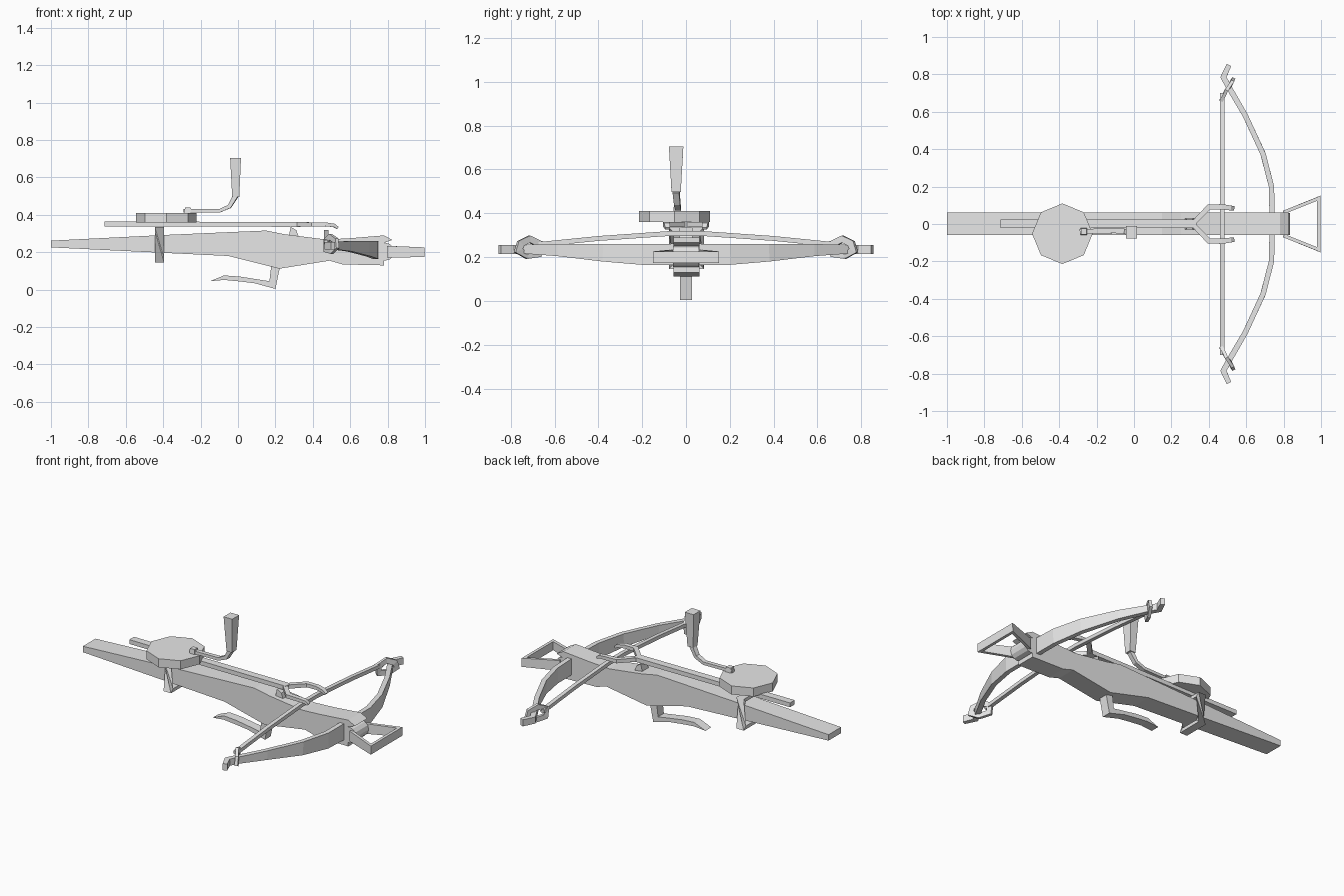
import bpy, bmesh, math
from mathutils import Vector

if "Cube" in bpy.data.objects:
    bpy.data.objects.remove(bpy.data.objects["Cube"])

grey = bpy.data.materials.new("plain grey")
grey.diffuse_color = (0.8, 0.8, 0.8, 1)
grey.use_nodes = True
grey.node_tree.nodes["Principled BSDF"].inputs["Base Color"].default_value = grey.diffuse_color


def finish(name, bm):
    bmesh.ops.recalc_face_normals(bm, faces=bm.faces)
    me = bpy.data.meshes.new(name)
    bm.to_mesh(me)
    bm.free()
    me.materials.append(grey)
    ob = bpy.data.objects.new(name, me)
    bpy.context.collection.objects.link(ob)
    return ob


def profile(name, pts, y0, y1):
    """Extrude an x-z outline from y0 to y1."""
    bm = bmesh.new()
    f = bm.faces.new([bm.verts.new((x, y0, z)) for x, z in pts])
    ext = bmesh.ops.extrude_face_region(bm, geom=[f])
    vs = [g for g in ext["geom"] if isinstance(g, bmesh.types.BMVert)]
    bmesh.ops.translate(bm, verts=vs, vec=(0, y1 - y0, 0))
    return finish(name, bm)


def sweep(name, path, ref=(0, 0, 1), closed=False):
    """Rectangular bar along a path of (x, y, z, width, height), mitred at bends."""
    bm = bmesh.new()
    P = [Vector(p[:3]) for p in path]
    n = len(P)
    rings = []
    for i in range(n):
        a = (P[i] - P[i - 1]).normalized() if i or closed else None
        b = (P[(i + 1) % n] - P[i]).normalized() if i < n - 1 or closed else None
        a, b = a or b, b or a
        t = (a + b).normalized()
        side = t.cross(Vector(ref)).normalized()
        up = side.cross(t)
        w, h = path[i][3] / 2, path[i][4] / 2
        if abs((b - a).dot(side)) > abs((b - a).dot(up)):
            w /= max(t.dot(b), 0.4)
        else:
            h /= max(t.dot(b), 0.4)
        rings.append([bm.verts.new(P[i] + side * w * u + up * h * v)
                      for u, v in ((-1, -1), (1, -1), (1, 1), (-1, 1))])
    for i in range(n if closed else n - 1):
        r, s = rings[i], rings[(i + 1) % n]
        for k in range(4):
            bm.faces.new((r[k], r[(k + 1) % 4], s[(k + 1) % 4], s[k]))
    if not closed:
        bm.faces.new(rings[0])
        bm.faces.new(rings[-1])
    return finish(name, bm)


def prism(name, c, r, depth, sides, axis="Z"):
    bm = bmesh.new()
    bmesh.ops.create_cone(bm, cap_ends=True, segments=sides, radius1=r, radius2=r, depth=depth)
    for v in bm.verts:
        x, y, z = v.co
        v.co = Vector(c) + (Vector((x, z, y)) if axis == "Y" else v.co)
    return finish(name, bm)


# Stock with a deep middle and a nose
profile("stock", [(-1, .226), (-1, .262), (-.4, .292), (.15, .316), (.25, .296), (.47, .268),
                  (.6, .275), (.78, .29), (.825, .266), (.78, .25), (.78, .13), (.56, .135),
                  (.49, .155), (.22, .112), (-.05, .18)], -.058, .062)

# Bow limbs as one bar, deep in the middle and hooked at the tips
half = [(.508, .85, .235, .026, .04), (.478, .785, .235, .03, .04), (.505, .735, .236, .03, .04),
        (.595, .58, .232, .028, .055), (.69, .375, .22, .028, .08), (.735, .2, .212, .028, .094),
        (.738, .06, .212, .028, .098)]
sweep("bow", half + [(x, -y, z, w, h) for x, y, z, w, h in reversed(half)])

# String, raised where it crosses the stock
sweep("string", [(.473, y, z, .024, .022) for y, z in
                 ((-.7, .255), (-.4, .285), (-.07, .308), (.07, .308), (.4, .285), (.7, .255))])

# String loops around the bow tips
for s, label in ((1, "back"), (-1, "front")):
    sweep("string_loop_" + label,
          [(x, s * y, z, .03, .018) for x, y, z in
           ((.472, .668, .26), (.495, .715, .282), (.523, .755, .262),
            (.526, .765, .23), (.5, .725, .207), (.472, .675, .215))],
          ref=(.9, -.43 * s, 0), closed=True)

# Foot stirrup and its round mount
sweep("stirrup", [(.8, .062, .203, .018, .062), (.988, .138, .2, .018, .052),
                  (.988, -.138, .2, .018, .052), (.8, -.062, .203, .018, .062)])
prism("stirrup_mount", (.787, 0, .203), .048, .12, 12, "Y")

# Bracket strapped around the stock
sweep("bracket", [(-.42, y, z, .05, .02) for y, z in
                  ((-.068, .325), (-.068, .156), (.072, .156), (.072, .325))],
      ref=(0, 0.01, 1), closed=True).name = "bracket_loop"

# Winding drum, rack bar and two-pronged claw
prism("drum", (-.383, -.052, .385), .162, .052, 8)
sweep("rack", [(-.715, .002, .351, .045, .026), (.335, .002, .349, .045, .026)])
for s, label in ((1, "back"), (-1, "front")):
    sweep("claw_" + label, [(.325, s * .012, .349, .026, .024), (.4, s * .09, .349, .028, .022),
                            (.47, s * .092, .349, .028, .02), (.515, s * .086, .343, .026, .018),
                            (.533, s * .084, .33, .022, .012)])

# Crank: pivot, bent arm and flared grip
sweep("crank_pivot", [(-.268, -.04, .405, .036, .036), (-.268, -.04, .44, .03, .03)], ref=(1, 0, 0))
sweep("crank_arm", [(-.29, -.04, .421, .026, .018), (-.1, -.036, .421, .026, .018),
                    (-.045, -.04, .445, .028, .02), (-.013, -.045, .5, .03, .026)])
sweep("crank_grip", [(-.012, -.045, .496, .042, .038), (-.013, -.045, .705, .066, .058)], ref=(1, 0, 0))

# Trigger lever below, nut above
profile("trigger", [(-.15, .045), (-.075, .076), (.01, .07), (.168, .045), (.178, .13), (.226, .13),
                    (.2, .004), (.09, .034), (.01, .044), (-.075, .052)], -.028, .028)
profile("nut", [(.27, .28), (.282, .335), (.312, .318), (.325, .28)], -.03, .03)
